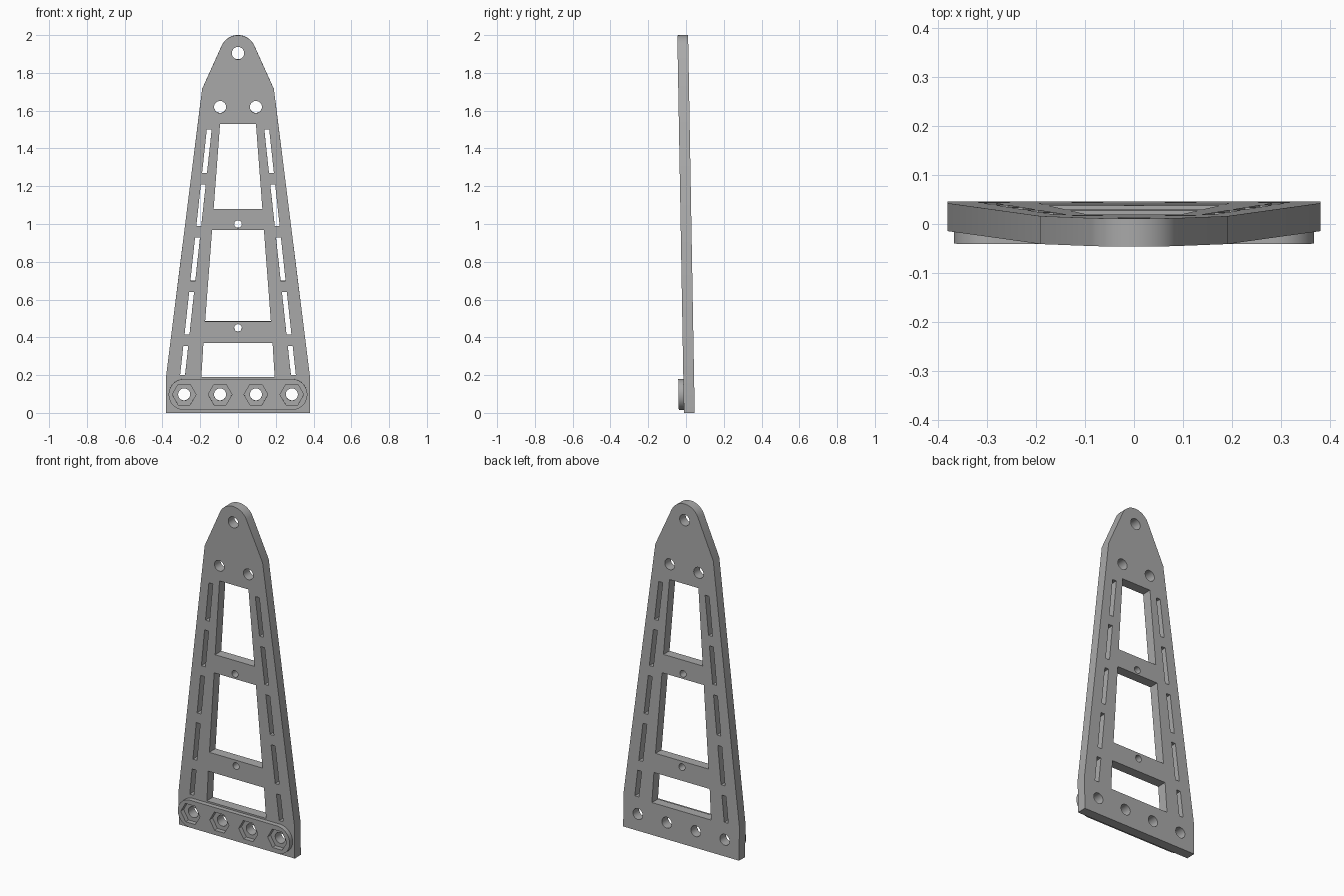
import bpy, bmesh
from math import sin, cos, pi, radians
from mathutils import Matrix

if "Cube" in bpy.data.objects:
    bpy.data.objects.remove(bpy.data.objects["Cube"], do_unlink=True)

gray = bpy.data.materials.new("plain gray")
gray.use_nodes = True
gray.diffuse_color = (0.4, 0.4, 0.4, 1)
gray.node_tree.nodes["Principled BSDF"].inputs["Base Color"].default_value = (0.4, 0.4, 0.4, 1)

TILT = Matrix.Translation((0, 0.0175, 0)) @ Matrix.Rotation(radians(91), 4, "X")
PLATE, PAD = 0.057, 0.027
BOLTS = [-0.285, -0.095, 0.095, 0.285]
BOLT_Z = 0.098


def arc(x, z, r, start=0, end=360, steps=40):
    angles = [radians(start + (end - start) * i / steps) for i in range(steps + 1)]
    return [(x + r * cos(a), z + r * sin(a)) for a in angles]


def circle(x, z, r, steps=40):
    return arc(x, z, r, steps=steps)[:-1]


def mirrored(half):
    return half + [(-x, z) for x, z in reversed(half)]


def extruded(name, loops, depth, offset):
    """Fill the outline minus its inner loops and give it thickness."""
    curve = bpy.data.curves.new(name, "CURVE")
    curve.dimensions = "2D"
    curve.fill_mode = "BOTH"
    curve.extrude = depth / 2
    for loop in loops:
        spline = curve.splines.new("POLY")
        spline.points.add(len(loop) - 1)
        for point, (x, z) in zip(spline.points, loop):
            point.co = (x, z, 0, 1)
        spline.use_cyclic_u = True
    obj = bpy.data.objects.new(name, curve)
    bpy.context.collection.objects.link(obj)
    bpy.ops.object.select_all(action="DESELECT")
    obj.select_set(True)
    bpy.context.view_layer.objects.active = obj
    bpy.ops.object.convert(target="MESH")
    obj = bpy.context.view_layer.objects.active
    mesh = obj.data
    bm = bmesh.new()
    bm.from_mesh(mesh)
    bmesh.ops.remove_doubles(bm, verts=bm.verts, dist=0.0001)
    bmesh.ops.recalc_face_normals(bm, faces=bm.faces)
    bmesh.ops.transform(bm, matrix=TILT @ Matrix.Translation((0, 0, offset)), verts=bm.verts)
    bm.to_mesh(mesh)
    bm.free()
    mesh.materials.clear()
    mesh.materials.append(gray)
    bpy.ops.object.shade_smooth_by_angle(angle=radians(30))
    return obj


# Tapered plate outline with a rounded nose
outline = [(-0.19, 1.715), (-0.38, 0.2), (-0.38, 0), (0.38, 0), (0.38, 0.2), (0.19, 1.715)]
outline += arc(0, 1.905, 0.095, 24.3, 155.7)
loops = [outline]

# Three tapered windows: bottom, top, half width at bottom and top
for low, high, wide, narrow in [(0.19, 0.37, 0.194, 0.183),
                                (0.485, 0.97, 0.174, 0.137),
                                (1.08, 1.53, 0.129, 0.095)]:
    loops.append(mirrored([(wide, low), (narrow, high)]))

# Slanted slots along both edges
for low, high in [(0.2, 0.355), (0.415, 0.64), (0.7, 0.93), (0.99, 1.21), (1.27, 1.5)]:
    a, b = (0.315 - 0.1085 * z for z in (low, high))
    for side in (-1, 1):
        loops.append([(side * (a - 0.013), low), (side * (a + 0.013), low),
                      (side * (b + 0.013), high), (side * (b - 0.013), high)])

# Round holes
loops += [circle(0, 1.905, 0.033), circle(-0.095, 1.62, 0.032), circle(0.095, 1.62, 0.032),
          circle(0, 1.0, 0.02), circle(0, 0.45, 0.02)]
loops += [circle(x, BOLT_Z, 0.032) for x in BOLTS]
extruded("tapered_plate", loops, PLATE, 0)

# Rounded pad on the front with hexagonal nut pockets
pad = arc(0.285, BOLT_Z, 0.082, -90, 90) + arc(-0.285, BOLT_Z, 0.082, 90, 270)
pockets = [circle(x, BOLT_Z, 0.063, 6) for x in BOLTS]
extruded("nut_pad", [pad] + pockets, PAD, (PLATE + PAD) / 2)
